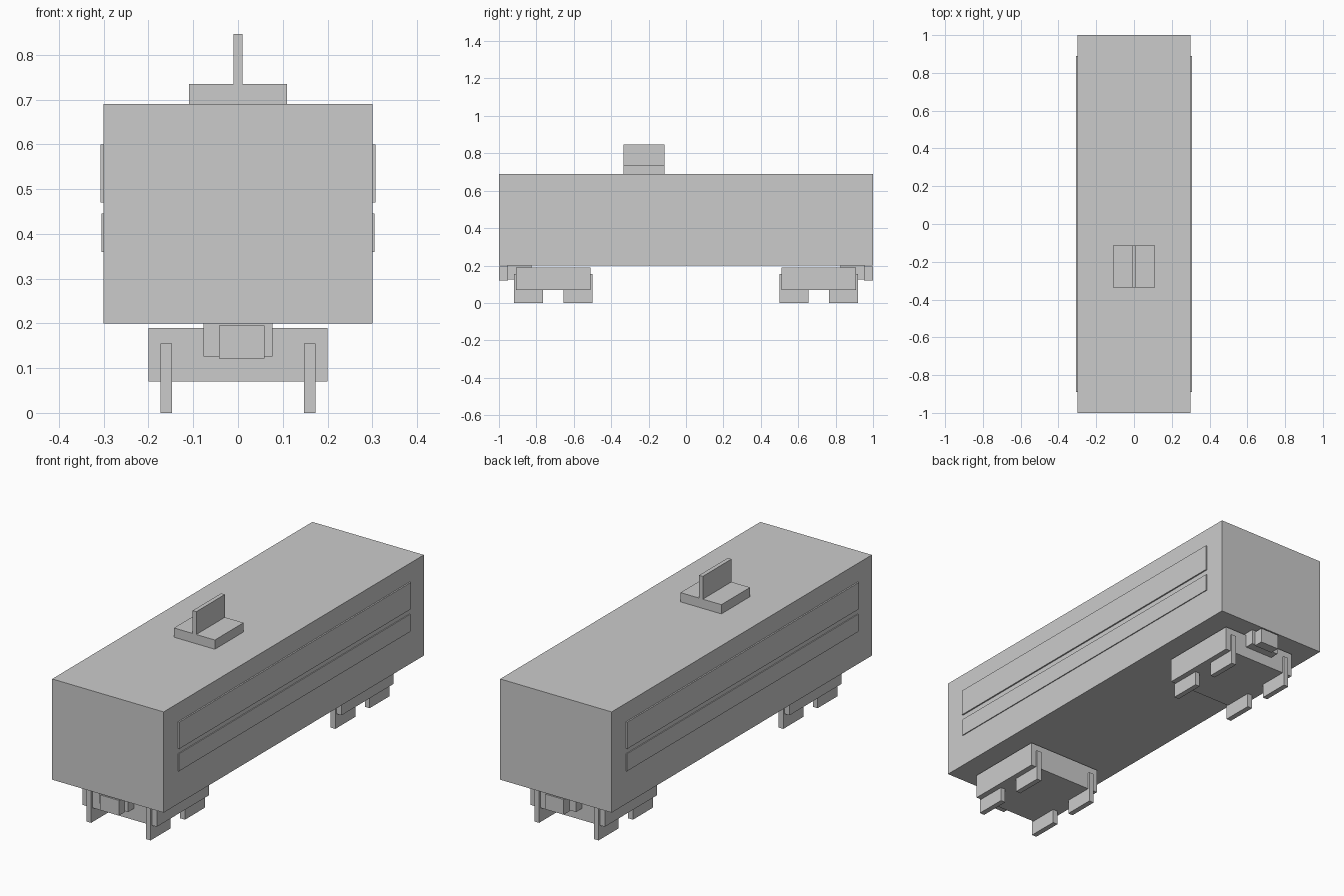
import bpy

if "Cube" in bpy.data.objects:
    bpy.data.objects.remove(bpy.data.objects["Cube"])


def box(name, x, y, z):
    """Axis-aligned box from (min, max) ranges."""
    bpy.ops.mesh.primitive_cube_add(
        size=1, location=[(a + b) / 2 for a, b in (x, y, z)])
    ob = bpy.context.object
    ob.name = name
    ob.scale = [b - a for a, b in (x, y, z)]
    bpy.ops.object.transform_apply(location=False, rotation=False, scale=True)
    return ob


def span(s, a, b):
    """Range a..b mirrored to the side given by sign s."""
    return tuple(sorted((s * a, s * b)))


# Carriage body
box("carriage_body", (-0.3, 0.3), (-1, 1), (0.2, 0.69))

# Roof current collector
box("collector_base", (-0.11, 0.11), (-0.335, -0.115), (0.69, 0.735))
box("collector_fin", (-0.01, 0.01), (-0.335, -0.115), (0.735, 0.846))

# Window band and stripe on each side
for s, side in ((-1, "left"), (1, "right")):
    box(side + "_window_band", span(s, 0.295, 0.307), (-0.89, 0.89), (0.47, 0.60))
    box(side + "_stripe", span(s, 0.295, 0.3045), (-0.89, 0.89), (0.36, 0.445))

for e, end in ((-1, "front"), (1, "back")):
    # Bogie frame
    box(end + "_bogie", (-0.2, 0.2), span(e, 0.51, 0.91), (0.07, 0.19))
    # Square wheels
    for s, side in ((-1, "left"), (1, "right")):
        for pos, a in (("inner", 0.501), ("outer", 0.765)):
            box(f"{end}_{side}_{pos}_wheel", span(s, 0.147, 0.173),
                span(e, a, a + 0.154), (0, 0.155))
    # Coupler mount and slightly off-centre head
    box(end + "_coupler_mount", (-0.077, 0.077), span(e, 0.825, 0.955), (0.126, 0.2))
    box(end + "_coupler_head", (-0.042, 0.059), span(e, 0.953, 1.0), (0.121, 0.195))
